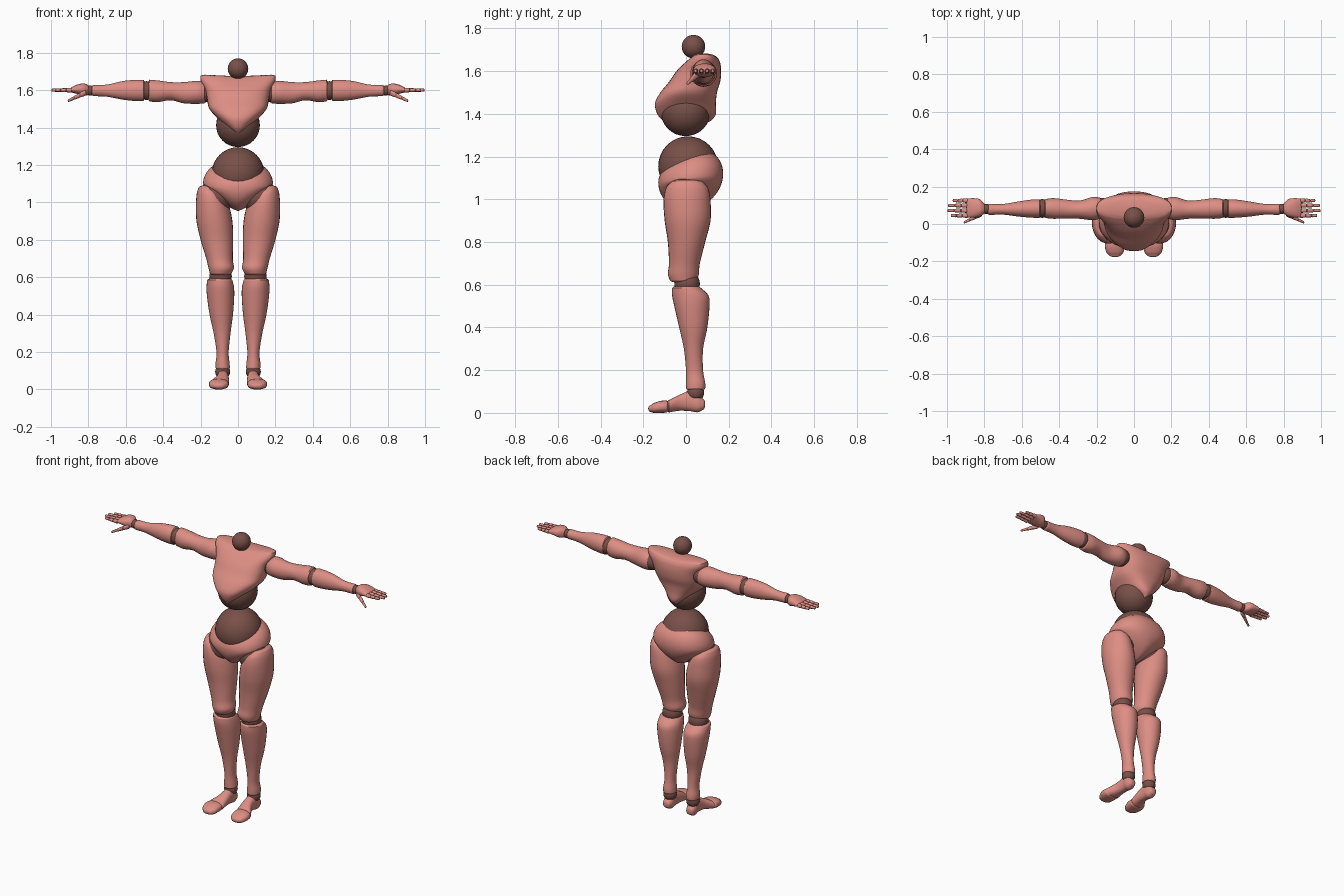
import bpy, bmesh, math
from mathutils import Vector

old = bpy.data.objects.get("Cube")
if old:
    bpy.data.objects.remove(old, do_unlink=True)


def make_material(name, colour):
    mat = bpy.data.materials.new(name)
    mat.use_nodes = True
    mat.diffuse_color = colour
    mat.node_tree.nodes["Principled BSDF"].inputs["Base Color"].default_value = colour
    return mat


SKIN = make_material("salmon_shell", (0.72, 0.27, 0.23, 1))
JOINT = make_material("dark_joint", (0.19, 0.08, 0.065, 1))


def finish(name, bm, mat, angle=50):
    bmesh.ops.recalc_face_normals(bm, faces=bm.faces)
    mesh = bpy.data.meshes.new(name)
    bm.to_mesh(mesh)
    bm.free()
    obj = bpy.data.objects.new(name, mesh)
    bpy.context.collection.objects.link(obj)
    mesh.materials.append(mat)
    bpy.ops.object.select_all(action="DESELECT")
    bpy.context.view_layer.objects.active = obj
    obj.select_set(True)
    bpy.ops.object.shade_smooth_by_angle(angle=math.radians(angle))
    return obj


def ball(name, centre, radius, mat=JOINT, segments=32):
    bm = bmesh.new()
    bmesh.ops.create_uvsphere(bm, u_segments=segments, v_segments=segments // 2, radius=radius)
    bmesh.ops.translate(bm, verts=bm.verts, vec=centre)
    return finish(name, bm, mat)


def smooth_rows(rows, steps=5):
    """Catmull-Rom interpolation between section rows."""
    out = []
    for i in range(len(rows) - 1):
        p0, p1 = rows[max(i - 1, 0)], rows[i]
        p2, p3 = rows[i + 1], rows[min(i + 2, len(rows) - 1)]
        for s in range(steps):
            t = s / steps
            out.append([b + (c - a) * t / 2 + (a - 2.5 * b + 2 * c - d / 2) * t * t
                        + (1.5 * (b - c) + (d - a) / 2) * t ** 3
                        for a, b, c, d in zip(p0, p1, p2, p3)])
    return out + [list(rows[-1])]


def loft(name, axis, rows, side=1, dome=1.0, power=2.0, sides=28, warp=None):
    """Rows in hundredths: position on axis, then low/high limits on the other two axes."""
    rows = smooth_rows(rows)
    heading = 1 if rows[-1][0] > rows[0][0] else -1

    def cap(row, direction):
        rings = []
        for k in (1, 2, 3):
            turn = math.radians(27 * k)
            size = math.cos(turn)
            pos, a, b, c, d = row
            m, n = (a + b) / 2, (c + d) / 2
            rings.append([pos + direction * dome * math.sin(turn),
                          m + (a - m) * size, m + (b - m) * size,
                          n + (c - n) * size, n + (d - n) * size])
        return rings

    rows = cap(rows[0], -heading)[::-1] + rows + cap(rows[-1], heading)
    bm = bmesh.new()
    rings = []
    for pos, a, b, c, d in rows:
        ring = []
        for k in range(sides):
            turn = math.tau * k / sides
            u, v = (math.copysign(abs(f) ** (2 / power), f)
                    for f in (math.cos(turn), math.sin(turn)))
            p = [(a + b + (b - a) * u) / 2, (c + d + (d - c) * v) / 2]
            p.insert(axis, pos)
            point = Vector(p) / 100
            if warp:
                point = warp(point)
            point.x *= side
            ring.append(bm.verts.new(point))
        rings.append(ring)
    for low, high in zip(rings, rings[1:]):
        for k in range(sides):
            n = (k + 1) % sides
            bm.faces.new((low[k], low[n], high[n], high[k]))
    bm.faces.new(rings[0])
    bm.faces.new(rings[-1])
    return finish(name, bm, SKIN)


X, Y, Z = range(3)

# Core balls
ball("head_ball", (0, 0.035, 1.715), 0.055)
ball("ribcage_ball", (0, -0.002, 1.413), 0.117)
ball("abdomen_ball", (0, 0.01, 1.155), 0.14)


# Chest shell, with lifted shoulder corners and a narrow lower point
def lift_shoulders(p):
    if p.z > 1.6:
        p.z += 0.6 * p.x ** 2 * (p.z - 1.6) / 0.08
    return p


loft("chest", Z, [
    (137, -2, 2, -11, 12), (140, -6, 6, -13.5, 14), (145, -11, 11, -14.5, 14),
    (150, -15.3, 15.3, -12, 14.5), (155, -16.5, 16.5, -8, 16), (160, -17.5, 17.5, -4.5, 16.5),
    (164, -20, 20, -0.5, 16), (166, -20, 20, 2, 15)], dome=1.5, power=2.5, sides=40, warp=lift_shoulders)

# Pelvis bowl: low front rim, raised sides, V-shaped underside
bm = bmesh.new()
bmesh.ops.create_uvsphere(bm, u_segments=48, v_segments=32, radius=1)
for vert in bm.verts:
    u, v, w = vert.co
    vert.co.x = 0.187 * math.copysign(abs(u) ** 0.85, u)
    vert.co.y = 0.022 + 0.152 * v
    middle = 1.1 + 0.02 * v
    if w > 0:
        vert.co.z = middle + w * (0.125 + 0.02 * v)
    else:
        slope = 0.7 - 0.2 * v
        vert.co.z = middle + 0.145 * w * (1 - slope * abs(u))
finish("pelvis", bm, SKIN)

for side, label in ((1, "left_"), (-1, "right_")):
    # Leg joints
    ball(label + "hip_ball", (side * 0.115, 0, 1.03), 0.095)
    ball(label + "knee_ball", (side * 0.093, 0.005, 0.605), 0.06)
    ball(label + "ankle_ball", (side * 0.082, 0.045, 0.095), 0.04)

    # Leg shells
    loft(label + "thigh", Z, [
        (62, 3.5, 15, -7.5, 5), (65, 2.2, 15.8, -8.5, 6), (70, 2.8, 17, -8, 6.5),
        (80, 2.6, 20, -8.5, 9), (90, 3, 22.2, -10, 11.5), (99, 5, 22.5, -10.5, 11.5),
        (105, 8, 22, -9.5, 10.5), (108, 12, 21, -7, 8)], side, dome=1.2)
    loft(label + "shin", Z, [
        (11.5, 4.3, 12, 0, 9), (14, 4.5, 12, 0, 9), (20, 5, 11.5, 0, 8), (30, 4, 13, -1, 8),
        (40, 2.7, 15.2, -3.2, 10), (50, 2, 16.6, -5.5, 11), (55, 2.2, 16.8, -6.5, 10.5),
        (58.5, 3, 16.5, -6.5, 7)], side, dome=1.3)

    # Foot and toe cap
    loft(label + "foot", Y, [
        (8, 5.8, 10.8, 1.5, 6.5), (5.5, 5, 11.5, 0.3, 9), (2, 5, 11.2, 0.8, 10.3),
        (-3, 4.8, 12, 1, 8.5), (-8, 4.8, 15, 0.2, 6)], side, dome=1, power=2.3)
    loft(label + "toes", Y, [
        (-9.2, 4.9, 15.4, 0.1, 5.8), (-12, 5, 15.6, 0, 5.6), (-15, 5.6, 14.8, 0, 4.6),
        (-16.5, 6.8, 13.5, 0.4, 3.6)], side, dome=1.2, power=2.4)

    # Arm joints
    ball(label + "shoulder_ball", (side * 0.175, 0.085, 1.59), 0.055)
    ball(label + "elbow_ball", (side * 0.49, 0.083, 1.598), 0.05)
    ball(label + "wrist_ball", (side * 0.79, 0.08, 1.598), 0.027)

    # Arm shells
    loft(label + "upper_arm", X, [
        (18, 3, 14, 153, 164.5), (22, 2, 14.5, 152.7, 165), (29, 2.8, 12.5, 153, 164.3),
        (36, 3, 13, 154.6, 164.3), (43, 2.8, 13.8, 153.6, 165.2),
        (47.3, 3.2, 13.3, 154, 165.6)], side, dome=1)
    loft(label + "forearm", X, [
        (50.5, 3.3, 13.2, 154.2, 165.5), (55, 3.4, 13, 154.2, 165.5), (62, 4, 12, 155, 164.8),
        (70, 5, 10.7, 156.5, 163), (77.5, 4.8, 10.8, 156.8, 162.8)], side, dome=0.8)

    # Hand
    loft(label + "palm", X, [
        (80.2, 5.5, 11, 157.3, 162.7), (82.5, 4, 13.3, 157.2, 163.6), (86, 3.4, 13.8, 158, 163),
        (89, 3.5, 13.6, 158.8, 161.6)], side, dome=0.6, power=2.3)
    for finger, y, tip in (("index", 4.5, 98), ("middle", 7.2, 99.8),
                           ("ring", 9.9, 99.5), ("little", 12.5, 97)):
        step = (tip - 89) / 3
        for joint in range(3):
            start = 89 + joint * step
            r = 1.25 - 0.17 * joint
            loft(f"{label}{finger}_finger_{joint + 1}", X, [
                (start + 0.2, y - r, y + r, 160 - r, 160 + r),
                (start + step - 0.4, y - r * 0.85, y + r * 0.85, 160 - r * 0.85, 160 + r * 0.85)],
                side, dome=0.35, sides=12)
    # Thumb, slanting forward and down
    base, end = Vector((81.5, 5.5, 158.8)), Vector((90.8, 0.8, 154.3))
    for joint in range(3):
        rows = []
        for share, r in ((0.06, 1.9), (0.5, 1.75), (0.92, 1.45)):
            r *= 1 - 0.22 * joint
            x, y, z = base.lerp(end, (joint + share) / 3)
            rows.append((x, y - r * 0.8, y + r * 0.8, z - r * 0.9, z + r * 0.9))
        loft(f"{label}thumb_{joint + 1}", X, rows, side, dome=0.5, sides=14)
